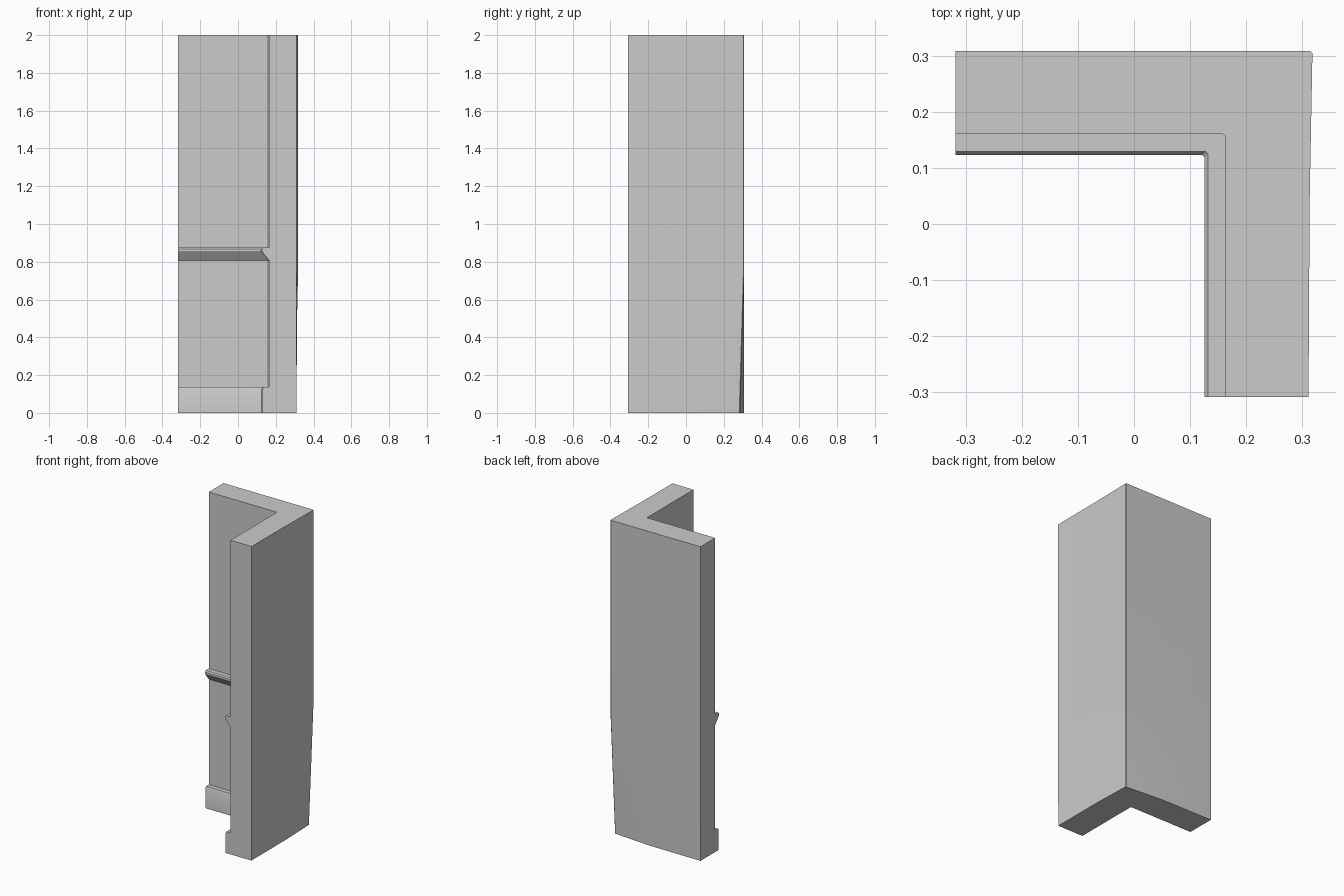
import bpy, bmesh

if "Cube" in bpy.data.objects:
    bpy.data.objects.remove(bpy.data.objects["Cube"])

# Room-side profile: (projection from the wall face, height)
INNER = [
    (0.034, 0.0), (0.034, 0.125), (0.029, 0.137), (0.0, 0.137),      # baseboard
    (0.0, 0.808), (0.033, 0.85), (0.037, 0.856), (0.037, 0.868),     # chair rail
    (0.031, 0.876), (0.0, 0.876), (0.0, 2.0),
]
OUTER_Z = [2.0, 1.3, 0.75, 0.5, 0.25, 0.0]
IX, IY = 0.163, 0.16        # inner wall planes
C = 0.004                   # small corner chamfer

# Plan stations along the L: inner point, trim direction, outer point, inward pull at the foot
STATIONS = [
    ((-0.318, IY), (0, -1), (-0.318, 0.308), (0, 0)),
    ((0.04, IY), (0, -1), (0.04, 0.308), (0, 0.002)),
    ((IX - C, IY), (-1, -1), (0.318 - C, 0.308), (0.016, 0.022)),
    ((IX, IY - C), (-1, -1), (0.318, 0.308 - C), (0.016, 0.022)),
    ((IX, 0.04), (-1, 0), (0.313, 0.04), (0.003, 0)),
    ((IX, -0.308), (-1, 0), (0.311, -0.308), (0.001, 0)),
]


def section(bm, inner, direction, outer, pull):
    """One closed cross-section of the wall."""
    verts = [bm.verts.new((inner[0] + direction[0] * p, inner[1] + direction[1] * p, z))
             for p, z in INNER]
    for z in OUTER_Z:
        t = max(0.0, (0.75 - z) / 0.75)
        verts.append(bm.verts.new((outer[0] - pull[0] * t, outer[1] - pull[1] * t, z)))
    return verts


# Loft the sections into a solid wall corner
bm = bmesh.new()
rings = [section(bm, *s) for s in STATIONS]
n = len(rings[0])
for a, b in zip(rings, rings[1:]):
    for i in range(n):
        j = (i + 1) % n
        bm.faces.new((a[i], a[j], b[j], b[i]))
bm.faces.new(rings[0])
bm.faces.new(rings[-1])
bmesh.ops.recalc_face_normals(bm, faces=bm.faces)

mesh = bpy.data.meshes.new("wall_corner")
bm.to_mesh(mesh)
bm.free()
wall = bpy.data.objects.new("wall_corner", mesh)
bpy.context.collection.objects.link(wall)

# Soft shading on the outer bends, crisp trim edges
bpy.context.view_layer.objects.active = wall
wall.select_set(True)
bpy.ops.object.shade_smooth_by_angle(angle=0.4)
